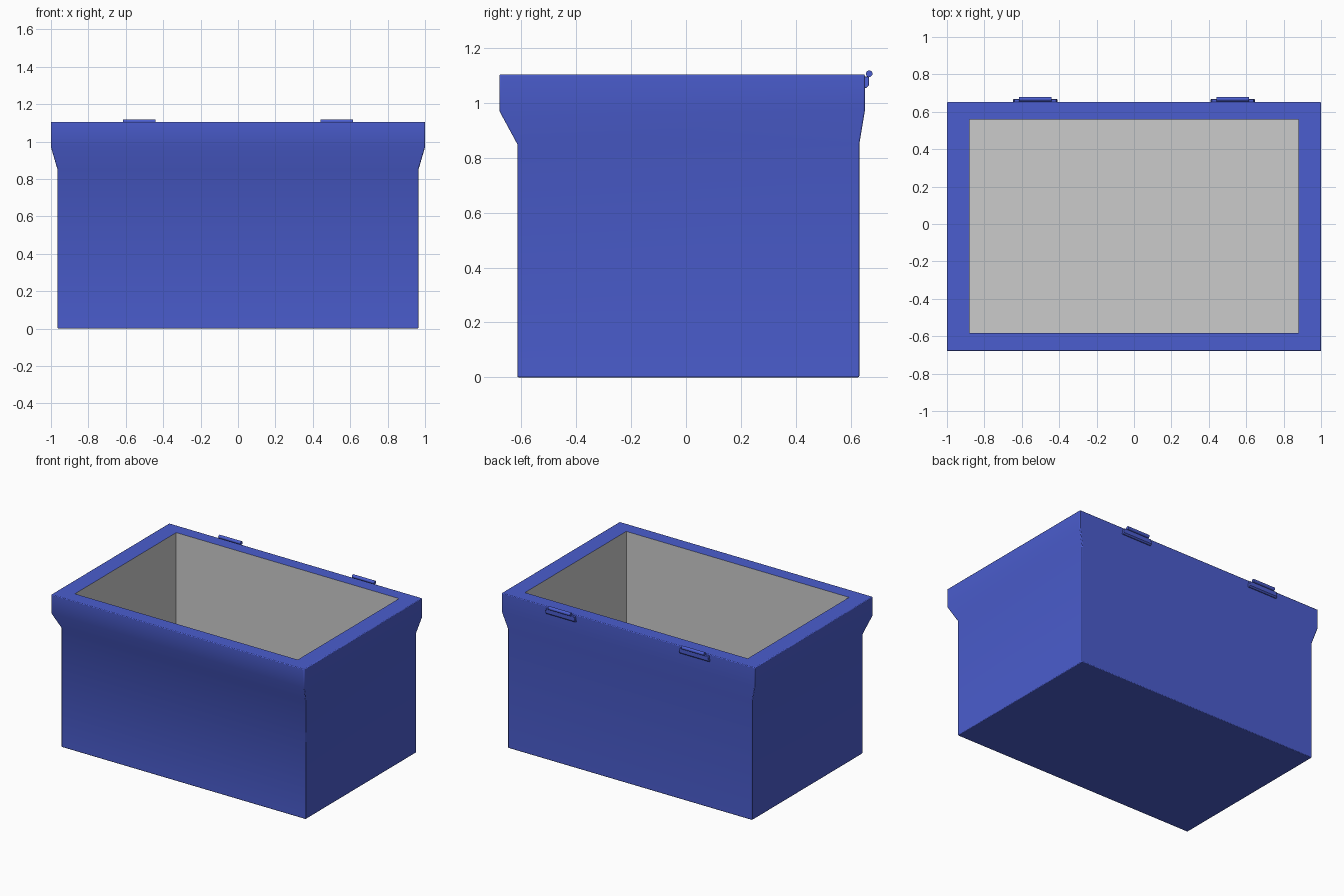
import bpy, bmesh, math

if "Cube" in bpy.data.objects:
    bpy.data.objects.remove(bpy.data.objects["Cube"])


def loft(name, rings, cap_start, cap_end, mat=None, bevel=0.0):
    """Skin stacked rectangles (x0, x1, y0, y1, z)."""
    bm = bmesh.new()
    loops = [[bm.verts.new(p) for p in ((x0, y0, z), (x1, y0, z), (x1, y1, z), (x0, y1, z))]
             for x0, x1, y0, y1, z in rings]
    for a, b in zip(loops, loops[1:]):
        for i in range(4):
            j = (i + 1) % 4
            bm.faces.new((a[i], a[j], b[j], b[i]))
    if cap_start:
        bm.faces.new(loops[0][::-1])
    if cap_end:
        bm.faces.new(loops[-1])
    mesh = bpy.data.meshes.new(name)
    bm.to_mesh(mesh)
    bm.free()
    ob = bpy.data.objects.new(name, mesh)
    bpy.context.collection.objects.link(ob)
    if mat:
        mesh.materials.append(mat)
    if bevel:
        mod = ob.modifiers.new("soft_edges", 'BEVEL')
        mod.width = bevel
        mod.segments = 2
        mod.limit_method = 'ANGLE'
        mod.angle_limit = math.radians(50)
    smooth(ob)
    return ob


def smooth(ob):
    bpy.ops.object.select_all(action='DESELECT')
    ob.select_set(True)
    bpy.context.view_layer.objects.active = ob
    bpy.ops.object.shade_smooth_by_angle(angle=math.radians(40))


blue = bpy.data.materials.new("blue_plastic")
blue.diffuse_color = (0.07, 0.11, 0.62, 1)
blue.use_nodes = True
blue.node_tree.nodes["Principled BSDF"].inputs["Base Color"].default_value = blue.diffuse_color

# Outer shell with flared collar and flat rim
RIM = 1.105
loft("bin_shell", [
    (-0.965, 0.965, -0.615, 0.632, 0.0),
    (-0.965, 0.965, -0.615, 0.632, 0.85),
    (-1.0, 1.0, -0.68, 0.652, 0.97),
    (-1.0, 1.0, -0.68, 0.652, RIM),
    (-0.88, 0.88, -0.583, 0.56, RIM),
], True, False, blue, 0.005)

# Grey inner walls and floor
loft("inner_liner", [
    (-0.88, 0.88, -0.583, 0.56, RIM),
    (-0.88, 0.88, -0.583, 0.56, 0.06),
], False, True)

# Two hinges on the back edge: a wedge plate and a round pin
for label, cx in (("left", -0.528), ("right", 0.528)):
    loft(f"hinge_plate_{label}", [
        (cx - 0.118, cx + 0.118, 0.64, 0.658, 1.055),
        (cx - 0.118, cx + 0.118, 0.64, 0.667, 1.064),
        (cx - 0.112, cx + 0.112, 0.64, 0.667, 1.096),
    ], True, True, blue, 0.003)
    bpy.ops.mesh.primitive_cylinder_add(vertices=16, radius=0.012, depth=0.176,
                                        location=(cx, 0.668, 1.107),
                                        rotation=(0, math.pi / 2, 0))
    pin = bpy.context.object
    pin.name = f"hinge_pin_{label}"
    pin.data.materials.append(blue)
    smooth(pin)
